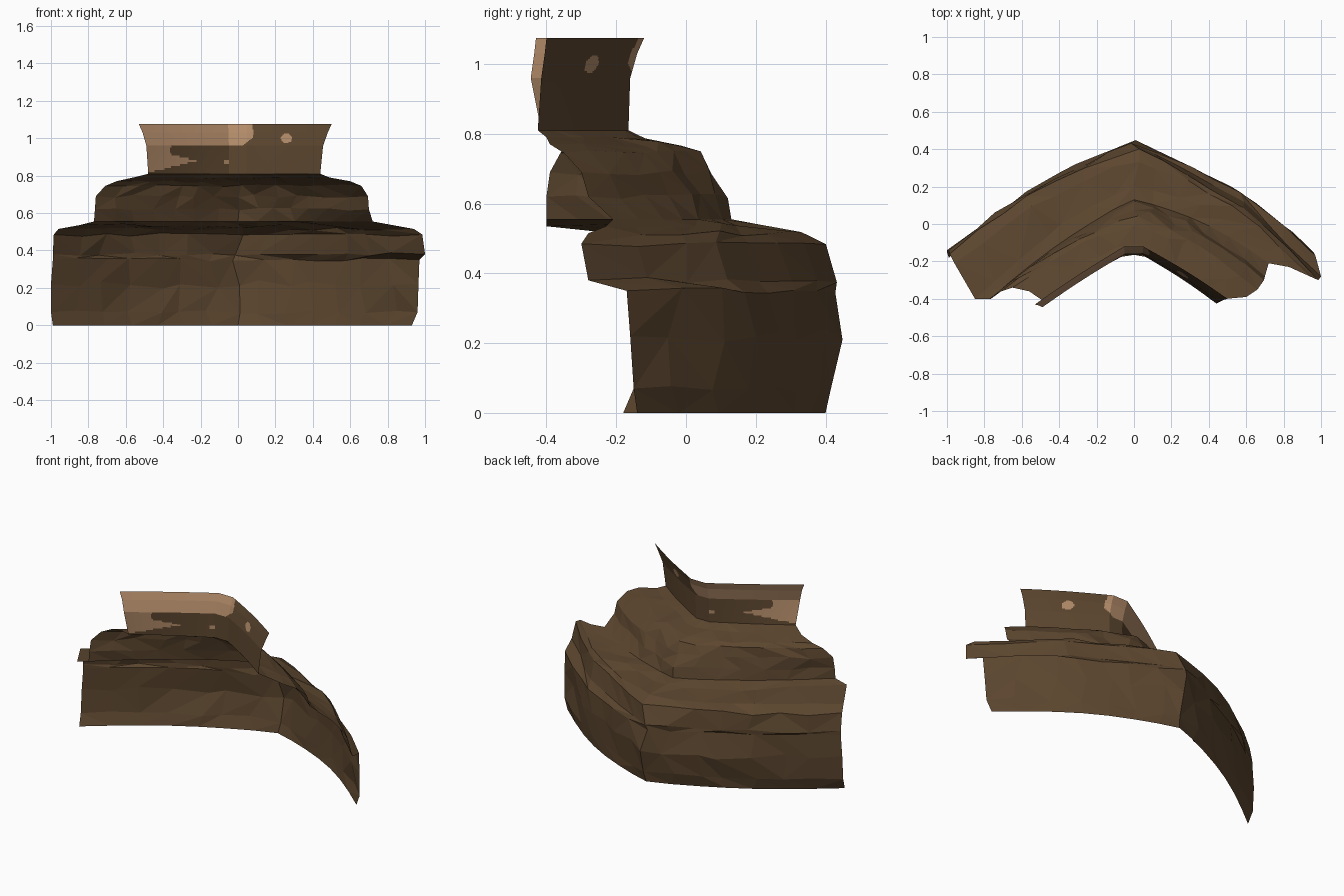
import bpy, bmesh, math, random

if "Cube" in bpy.data.objects:
    bpy.data.objects.remove(bpy.data.objects["Cube"])

random.seed(11)


def material(name, rgb):
    m = bpy.data.materials.new(name)
    m.diffuse_color = (*rgb, 1)
    m.use_nodes = True
    m.node_tree.nodes["Principled BSDF"].inputs["Base Color"].default_value = m.diffuse_color
    return m


BROWN = material("dark brown rock", (0.106, 0.061, 0.028))
TAN = material("tan rock", (0.45, 0.26, 0.142))

# Level lines of the open, chevron-shaped sheet:
# z, centre y, left end x, left end y, right end x, right end y, outward bow
LOWER = [
    (0.00, 0.40, -0.99, -0.18, 0.93, -0.14, 0.075),
    (0.07, 0.415, -1.00, -0.15, 0.96, -0.15, 0.075),
    (0.22, 0.445, -1.00, -0.14, 0.965, -0.16, 0.075),
    (0.35, 0.43, -0.99, -0.14, 0.97, -0.17, 0.08),
    (0.38, 0.425, -0.99, -0.14, 1.00, -0.28, 0.09),
    (0.485, 0.395, -0.985, -0.16, 0.985, -0.30, 0.09),
    (0.515, 0.34, -0.96, -0.21, 0.94, -0.28, 0.09),
    (0.535, 0.22, -0.85, -0.40, 0.83, -0.23, 0.07),
    (0.555, 0.13, -0.77, -0.40, 0.72, -0.21, 0.045),
]
MIDDLE = [
    LOWER[-1],
    (0.62, 0.115, -0.765, -0.40, 0.70, -0.28, 0.05),
    (0.69, 0.085, -0.76, -0.39, 0.695, -0.30, 0.05),
    (0.745, 0.04, -0.71, -0.36, 0.66, -0.35, 0.05),
    (0.77, 0.00, -0.65, -0.34, 0.60, -0.39, 0.05),
    (0.79, -0.11, -0.56, -0.36, 0.49, -0.40, 0.02),
    (0.81, -0.165, -0.48, -0.415, 0.44, -0.425, 0.01),
]
UPPER = [
    MIDDLE[-1],
    (0.96, -0.16, -0.49, -0.445, 0.455, -0.415, 0.01),
    (1.03, -0.14, -0.51, -0.435, 0.48, -0.405, 0.01),
    (1.075, -0.12, -0.53, -0.43, 0.50, -0.40, 0.01),
]


def point(row, t):
    """Point on a level line; t runs from -1 (left end) to 1 (right end)."""
    z, yc, lx, ly, rx, ry, bow = row
    ex, ey = (lx, ly) if t < 0 else (rx, ry)
    a = abs(t)
    blunt = 0.1 if z > 0.78 else 0.03
    b = max(0.0, (a - blunt) / (1 - blunt))
    if t < 0:
        bow *= 0.7
    return [ex * a, yc + (ey - yc) * b + bow * math.sin(math.pi * b ** 1.1), z]


def sheet(name, rows, cols, rough, rule=None, fixed=()):
    bm = bmesh.new()
    grid = []
    for j, row in enumerate(rows):
        line = []
        for i, t in enumerate(cols):
            end = i in (0, len(cols) - 1)
            if rough and not end and j not in fixed:
                p = point(row, t + random.uniform(-0.035, 0.035))
                p[1] += random.uniform(-rough, rough) - rough * 0.3
                p[2] += random.uniform(-rough, rough) * (1.6 if 0.1 < row[0] < 0.3 else 0.7)
            else:
                p = point(row, t)
            line.append(bm.verts.new(p))
        grid.append(line)
    for j in range(len(rows) - 1):
        for i in range(len(cols) - 1):
            a, b = grid[j][i], grid[j][i + 1]
            c, d = grid[j + 1][i + 1], grid[j + 1][i]
            # alternate the diagonals at random for a faceted rock face
            if rough and random.random() < 0.5:
                tris = ((a, d, b), (b, d, c))
            elif rough:
                tris = ((a, d, c), (a, c, b))
            else:
                tris = ((a, d, c, b),)
            for tri in tris:
                f = bm.faces.new(tri)
                if rule and rule(f.calc_center_median()):
                    f.material_index = 1
    me = bpy.data.meshes.new(name)
    bm.to_mesh(me)
    bm.free()
    me.materials.append(BROWN)
    me.materials.append(TAN)
    ob = bpy.data.objects.new(name, me)
    bpy.context.collection.objects.link(ob)
    return ob


def refine(rows, n):
    """Insert evenly blended level lines between the given ones."""
    out = []
    for r, s in zip(rows, rows[1:]):
        out += [tuple(a + (b - a) * k / n for a, b in zip(r, s)) for k in range(n)]
    return out + [rows[-1]]


def is_tan(c):
    """Pale band along the top left, a wedge below it and two small spots."""
    x, z = c.x, c.z
    band = z > 0.962 and x < 0.08 - max(0, 1.0 - z) * 1.5
    patch = x < -0.36 and z > 0.825 + max(0, x + 0.45) * 0.2
    wedge = x < -0.22 and abs(z - 0.88) < 0.035 * (-0.22 - x) / 0.15
    spots = math.hypot(x + 0.065, z - 0.875) < 0.015 or math.hypot(x - 0.26, (z - 1.0) * 1.2) < 0.03
    return band or patch or wedge or spots


rock_cols = [-1, -0.86, -0.72, -0.57, -0.43, -0.29, -0.14, 0,
             0.14, 0.28, 0.42, 0.56, 0.7, 0.85, 1]
fine_cols = [i / 70 for i in range(-70, 71)]

# Lower cliff with its ledge, stepped middle cliff, and flared upper wall
sheet("lower_cliff", LOWER, rock_cols, 0.014, fixed=(0, len(LOWER) - 1))
sheet("middle_cliff", MIDDLE, rock_cols, 0.012, fixed=(0, len(MIDDLE) - 1))
sheet("upper_wall", refine(UPPER, 14), fine_cols, 0, is_tan)
